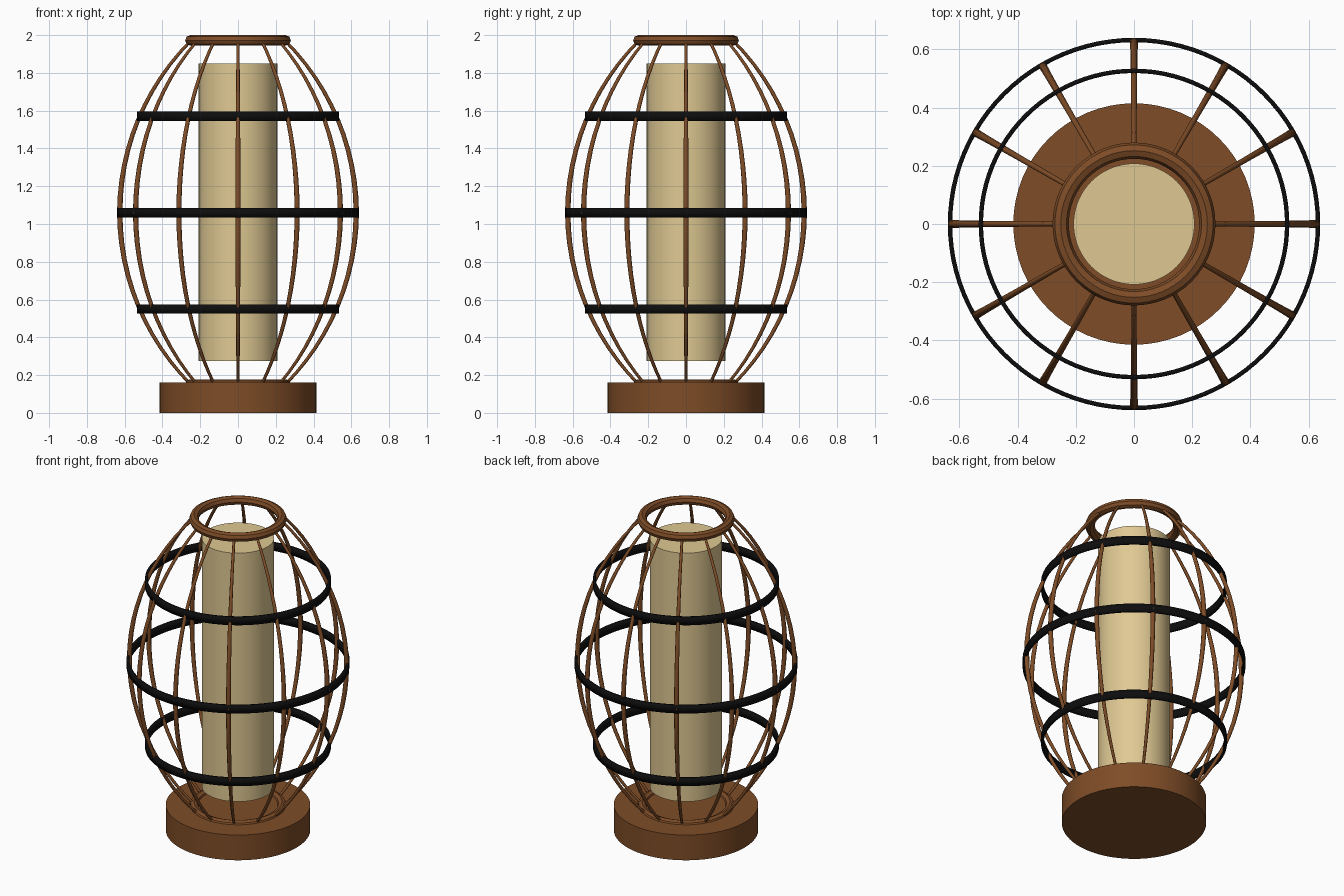
import bpy, math

cube = bpy.data.objects.get("Cube")
if cube:
    bpy.data.objects.remove(cube, do_unlink=True)


def material(name, rgb):
    m = bpy.data.materials.new(name)
    m.use_nodes = True
    m.diffuse_color = (*rgb, 1)
    m.node_tree.nodes["Principled BSDF"].inputs["Base Color"].default_value = (*rgb, 1)
    return m


WOOD = material("brown_wood", (0.21, 0.073, 0.02))
SHADE = material("cream_shade", (0.74, 0.58, 0.29))
IRON = material("black_iron", (0.004, 0.004, 0.004))


def finish(name, mat):
    ob = bpy.context.object
    ob.name = name
    ob.data.materials.append(mat)
    bpy.ops.object.shade_smooth_by_angle(angle=math.radians(30))
    return ob


def cylinder(name, radius, low, high, mat):
    bpy.ops.mesh.primitive_cylinder_add(vertices=64, radius=radius, depth=high - low,
                                        location=(0, 0, (low + high) / 2))
    return finish(name, mat)


def ring(name, z):
    bpy.ops.mesh.primitive_torus_add(major_radius=0.252, minor_radius=0.028,
                                     major_segments=64, minor_segments=8, location=(0, 0, z))
    return finish(name, WOOD)


def band(name, radius, z):
    # open wall thickened inward
    bpy.ops.mesh.primitive_cylinder_add(vertices=96, radius=radius, depth=0.05,
                                        end_fill_type='NOTHING', location=(0, 0, z))
    ob = finish(name, IRON)
    mod = ob.modifiers.new("thickness", 'SOLIDIFY')
    mod.thickness = 0.015
    mod.offset = -1


# Base and inner shade
cylinder("base", 0.415, 0, 0.16, WOOD)
cylinder("shade", 0.208, 0.275, 1.85, SHADE)

# Rings that hold the rib ends
ring("bottom_ring", 0.15)
ring("top_ring", 1.972)

# Hoops around the cage
MID = 1.06
band("lower_band", 0.534, MID - 0.51)
band("middle_band", 0.64, MID)
band("upper_band", 0.534, MID + 0.51)

# Ribs: circular arcs, thicker at the middle
HALF, END, BELLY = 0.91, 0.25, 0.626
sag = BELLY - END
arc = (HALF ** 2 + sag ** 2) / (2 * sag)
sweep = math.asin(HALF / arc)
STEPS = 24
for i in range(12):
    turn = i * math.tau / 12
    curve = bpy.data.curves.new("rib_path", 'CURVE')
    curve.dimensions = '3D'
    curve.bevel_depth = 0.0145
    curve.bevel_resolution = 2
    curve.use_fill_caps = True
    line = curve.splines.new('POLY')
    line.points.add(STEPS)
    for k, p in enumerate(line.points):
        t = 2 * k / STEPS - 1
        r = BELLY - arc * (1 - math.cos(sweep * t))
        p.co = (r * math.cos(turn), r * math.sin(turn), MID + arc * math.sin(sweep * t), 1)
        p.radius = 1 - 0.45 * abs(t)
    rib = bpy.data.objects.new(f"rib_{i + 1}", curve)
    rib.data.materials.append(WOOD)
    bpy.context.collection.objects.link(rib)
